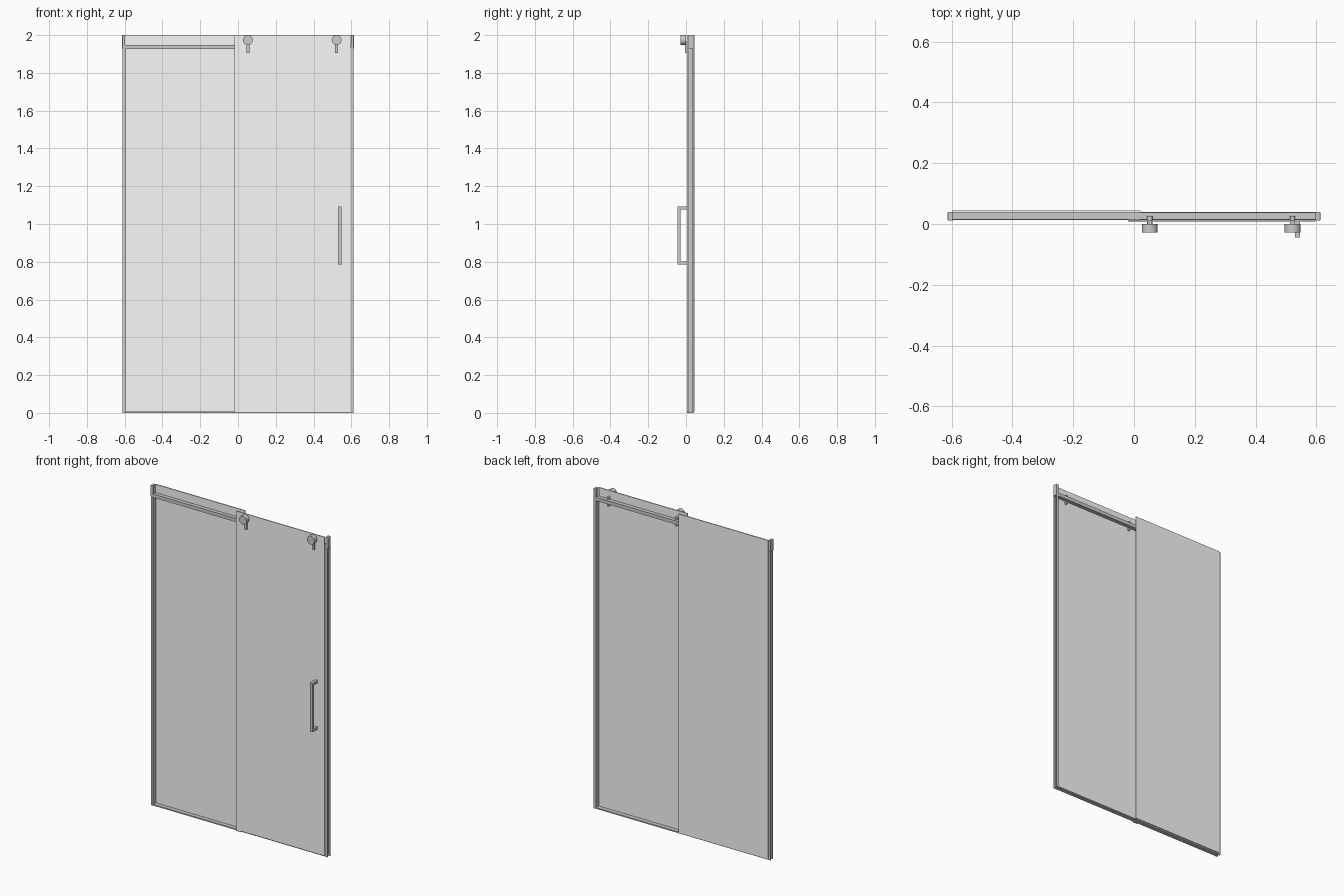
import bpy, math

if "Cube" in bpy.data.objects:
    bpy.data.objects.remove(bpy.data.objects["Cube"])


def box(name, x0, x1, y0, y1, z0, z1, bevel=0):
    bpy.ops.mesh.primitive_cube_add(size=1, location=((x0+x1)/2, (y0+y1)/2, (z0+z1)/2))
    o = bpy.context.object
    o.name = name
    o.scale = (x1-x0, y1-y0, z1-z0)
    bpy.ops.object.transform_apply(location=False, rotation=False, scale=True)
    if bevel:
        m = o.modifiers.new("bevel", 'BEVEL')
        m.width, m.segments = bevel, 2
    return o


def cyl(name, x, z, y0, y1, r, sides=32):
    bpy.ops.mesh.primitive_cylinder_add(vertices=sides, radius=r, depth=y1-y0,
                                        location=(x, (y0+y1)/2, z),
                                        rotation=(math.pi/2, 0, 0))
    o = bpy.context.object
    o.name = name
    bpy.ops.object.shade_smooth_by_angle(angle=math.radians(35))
    return o


def channel(name, profile, z0, z1):
    """Extrude a plan-view profile upwards."""
    n = len(profile)
    verts = [(x, y, z) for z in (z0, z1) for x, y in profile]
    faces = [tuple(reversed(range(n))), tuple(range(n, 2*n))]
    faces += [(i, (i+1) % n, n+(i+1) % n, n+i) for i in range(n)]
    me = bpy.data.meshes.new(name)
    me.from_pydata(verts, [], faces)
    o = bpy.data.objects.new(name, me)
    bpy.context.collection.objects.link(o)
    return o


# Pale green-grey glass
glass = bpy.data.materials.new("glass")
glass.diffuse_color = (0.94, 0.97, 0.96, 1)
glass.use_nodes = True
glass.node_tree.nodes["Principled BSDF"].inputs["Base Color"].default_value = glass.diffuse_color

# Glass panels: fixed one behind the rail, sliding one in front
for o in (box("fixed_glass", -0.597, 0.022, 0.038, 0.0445, 0.008, 2.0),
          box("sliding_glass", -0.018, 0.595, 0.006, 0.012, 0.006, 2.0)):
    o.data.materials.append(glass)

# Top rail and bottom threshold
box("top_rail", -0.6, 0.6, 0.014, 0.038, 1.926, 1.948)
box("threshold", -0.598, 0.598, 0.013, 0.039, 0, 0.008)
box("floor_guide", -0.018, 0.018, 0.006, 0.02, 0, 0.006)

# Wall channels open toward the wall, with solid rail brackets above
for side, s in (("left", -1), ("right", 1)):
    prof = [(0.595, 0.012), (0.612, 0.012), (0.612, 0.017), (0.601, 0.017),
            (0.601, 0.034), (0.612, 0.034), (0.612, 0.039), (0.595, 0.039)]
    prof = [(s*x, y) for x, y in prof]
    if s < 0:
        prof.reverse()
    channel(side + "_wall_channel", prof, 0, 1.928)
    x0, x1 = sorted((s*0.597, s*0.613))
    box(side + "_rail_bracket", x0, x1, 0.012, 0.039, 1.928, 2.0, 0.001)

# Rollers with hanging stems and pins through the glass
for side, x in (("left", 0.052), ("right", 0.522)):
    cyl(side + "_roller", x, 1.974, -0.028, 0.0, 0.026)
    cyl(side + "_roller_pin", x, 1.957, 0.0, 0.026, 0.0085, 20)
    box(side + "_roller_stem", x-0.008, x+0.008, -0.004, 0.006, 1.906, 1.965)
    cyl(side + "_lower_pin", x, 1.914, 0.0, 0.026, 0.008, 20)

# Pull handle
box("handle_bar", 0.529, 0.547, -0.0445, -0.030, 0.786, 1.092)
for side, z in (("lower", 0.786), ("upper", 1.077)):
    box(side + "_handle_post", 0.529, 0.547, -0.030, 0.006, z, z+0.015)
